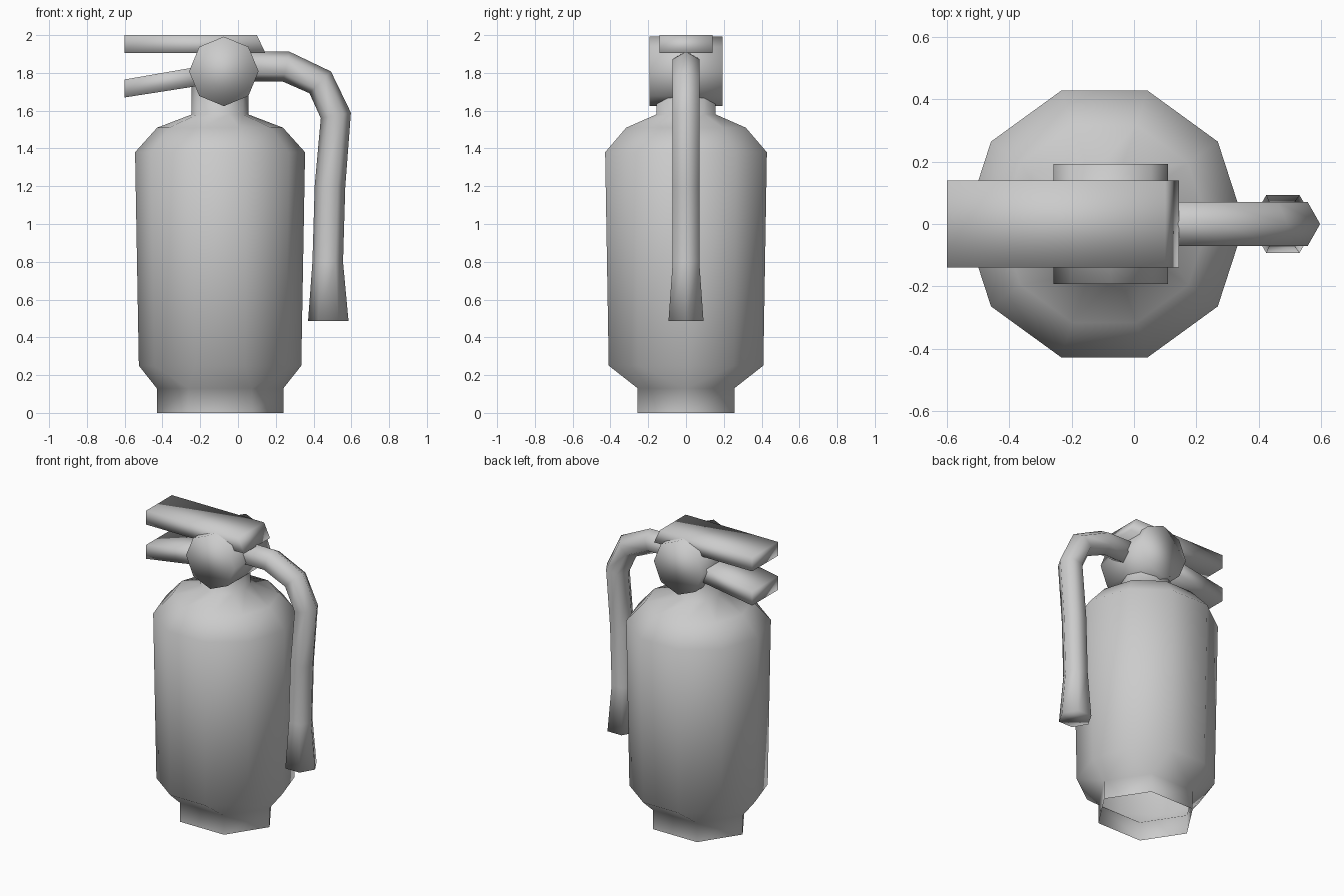
import bpy
import bmesh
from math import cos, sin, pi
from mathutils import Matrix, Vector

cube = bpy.data.objects.get("Cube")
if cube:
    bpy.data.objects.remove(cube)

GREY = bpy.data.materials.new("plain grey")
GREY.use_nodes = True
GREY.diffuse_color = (0.6, 0.6, 0.6, 1)
GREY.node_tree.nodes["Principled BSDF"].inputs["Base Color"].default_value = (0.6, 0.6, 0.6, 1)
AXIS_X = -0.095   # upright axis of the tank


def finish(name, bm):
    """Turn a bmesh into a smooth-shaded grey object."""
    bmesh.ops.recalc_face_normals(bm, faces=bm.faces)
    mesh = bpy.data.meshes.new(name)
    bm.to_mesh(mesh)
    bm.free()
    mesh.materials.append(GREY)
    mesh.polygons.foreach_set("use_smooth", [True] * len(mesh.polygons))
    obj = bpy.data.objects.new(name, mesh)
    bpy.context.collection.objects.link(obj)
    return obj


def ring(bm, centre, u, v, sides):
    """Closed loop of edges around centre, spanned by the vectors u and v."""
    angles = [2 * pi * i / sides for i in range(sides)]
    verts = [bm.verts.new(centre + u * cos(a) + v * sin(a)) for a in angles]
    return [bm.edges.new((verts[i - 1], verts[i])) for i in range(sides)]


def loft(bm, rings):
    for low, high in zip(rings, rings[1:]):
        bmesh.ops.bridge_loops(bm, edges=low + high)


def cap(bm, edges):
    bmesh.ops.contextual_create(bm, geom=edges)


# Tank: six-sided open foot widening to a ten-sided body, shoulder and neck
bm = bmesh.new()
profile = [(0, 0.335, 0.295, 6), (0.13, 0.335, 0.295, 6),
           (0.25, 0.43, 0.43, 10), (1.38, 0.45, 0.45, 10),
           (1.51, 0.333, 0.333, 10), (1.58, 0.15, 0.165, 10),
           (1.75, 0.15, 0.165, 10)]
loft(bm, [ring(bm, Vector((AXIS_X, 0, z)), Vector((rx, 0, 0)), Vector((0, ry, 0)), n)
          for z, rx, ry, n in profile])
finish("tank", bm)

# Valve: eight-sided drum lying front to back
bm = bmesh.new()
bmesh.ops.create_cone(bm, cap_ends=True, segments=8, radius1=0.184, radius2=0.184, depth=0.386,
                      matrix=Matrix.Translation((-0.075, 0, 1.808)) @ Matrix.Rotation(pi / 2, 4, "X"))
finish("valve", bm)


# Levers: side outlines given width
def lever(name, outline, half_width=0.14):
    bm = bmesh.new()
    face = bm.faces.new([bm.verts.new((x, -half_width, z)) for x, z in outline])
    moved = bmesh.ops.extrude_face_region(bm, geom=[face])["geom"]
    bmesh.ops.translate(bm, vec=(0, 2 * half_width, 0),
                        verts=[g for g in moved if isinstance(g, bmesh.types.BMVert)])
    # The extrusion keeps the first face, so both ends are closed
    if face.is_valid and len(bm.faces) < len(outline) + 2:
        bmesh.ops.holes_fill(bm, edges=bm.edges)
    finish(name, bm)


lever("top_lever", [(-0.6, 1.905), (0.145, 1.905), (0.1, 2.0), (-0.6, 2.0)])
lever("carry_handle", [(-0.6, 1.67), (-0.1, 1.748), (-0.1, 1.852), (-0.6, 1.765)])

# Hose: six-sided tube swept along a bent path, flaring into the nozzle
path = [(-0.03, 1.835), (0.255, 1.833), (0.435, 1.75), (0.518, 1.575),
        (0.487, 1.2), (0.475, 0.8), (0.478, 0.487)]
points = [Vector((x, 0, z)) for x, z in path]
bm = bmesh.new()
loops = []
for i, p in enumerate(points):
    before = (p - points[max(i - 1, 0)]).normalized()
    after = (points[min(i + 1, len(points) - 1)] - p).normalized()
    along = (before + after).normalized()
    if i == len(points) - 1:
        along = Vector((0, 0, -1))
    radius = 0.107 if i == len(points) - 1 else 0.081
    side = Vector((0, 1, 0))
    loops.append(ring(bm, p, along.cross(side) * radius, side * radius, 6))
loft(bm, loops)
cap(bm, loops[0])
cap(bm, loops[-1])
finish("hose", bm)
